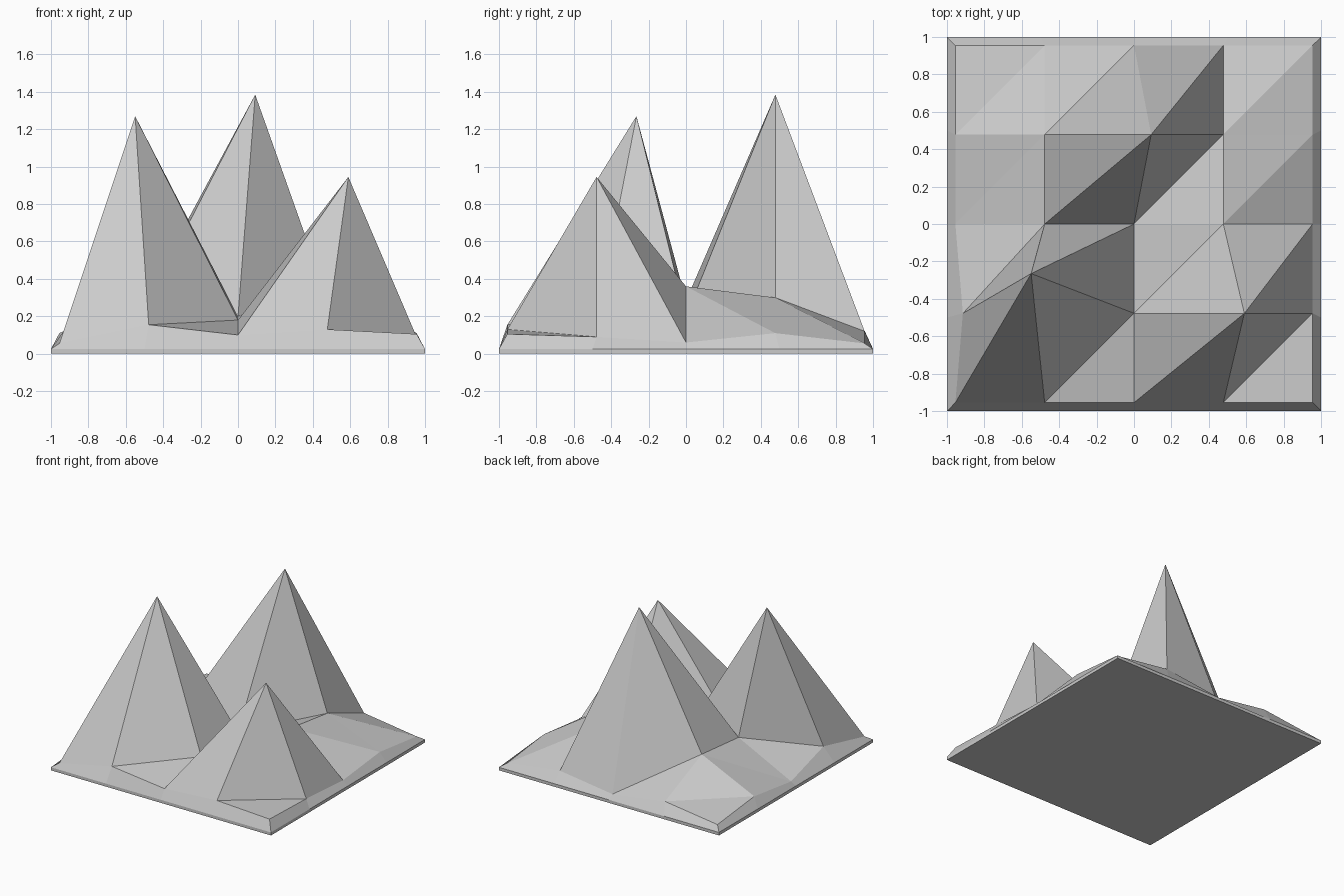
import bpy, bmesh

if "Cube" in bpy.data.objects:
    bpy.data.objects.remove(bpy.data.objects["Cube"])

# Height of every terrain grid point, rows front to back, columns left to right
HEIGHTS = [
    [0.055, 0.155, 0.10, 0.13, 0.105],
    [0.145, 1.27, 0.18, 0.945, 0.09],
    [0.05, 0.284, 0.20, 0.36, 0.06],
    [0.11, 0.328, 1.385, 0.30, 0.11],
    [0.06, 0.123, 0.055, 0.12, 0.055],
]
# Grid points pushed sideways: (row, column) -> (x, y)
SHIFTED = {(1, 0): (-0.915, -0.478), (1, 1): (-0.55, -0.265),
           (1, 3): (0.59, -0.478), (3, 2): (0.092, 0.478)}
STEP, RIM_Z = 0.4775, 0.025

bm = bmesh.new()

# Mountain surface: each cell split along the same diagonal
grid = []
for r, row in enumerate(HEIGHTS):
    line = []
    for c, z in enumerate(row):
        x, y = SHIFTED.get((r, c), ((c - 2) * STEP, (r - 2) * STEP))
        line.append(bm.verts.new((x, y, z)))
    grid.append(line)
for r in range(4):
    for c in range(4):
        a, b = grid[r][c], grid[r][c + 1]
        d, e = grid[r + 1][c + 1], grid[r + 1][c]
        bm.faces.new((a, b, d))
        bm.faces.new((a, d, e))

# Border walked counter-clockwise
border = ([(0, c) for c in range(4)] + [(r, 4) for r in range(4)]
          + [(4, c) for c in range(4, 0, -1)] + [(r, 0) for r in range(4, 0, -1)])
inner = [grid[r][c] for r, c in border]


def square_ring(z):
    return [bm.verts.new(((c - 2) / 2, (r - 2) / 2, z)) for r, c in border]


def bridge(upper, lower):
    for i in range(len(upper)):
        j = (i + 1) % len(upper)
        bm.faces.new((upper[i], lower[i], lower[j], upper[j]))


# Sloping skirt, thin side wall and flat underside
rim, foot = square_ring(RIM_Z), square_ring(0)
bridge(inner, rim)
bridge(rim, foot)
bm.faces.new(foot[::-1])

bmesh.ops.recalc_face_normals(bm, faces=bm.faces)
mesh = bpy.data.meshes.new("mountain_terrain")
bm.to_mesh(mesh)
bm.free()
bpy.context.collection.objects.link(bpy.data.objects.new("mountain_terrain", mesh))
